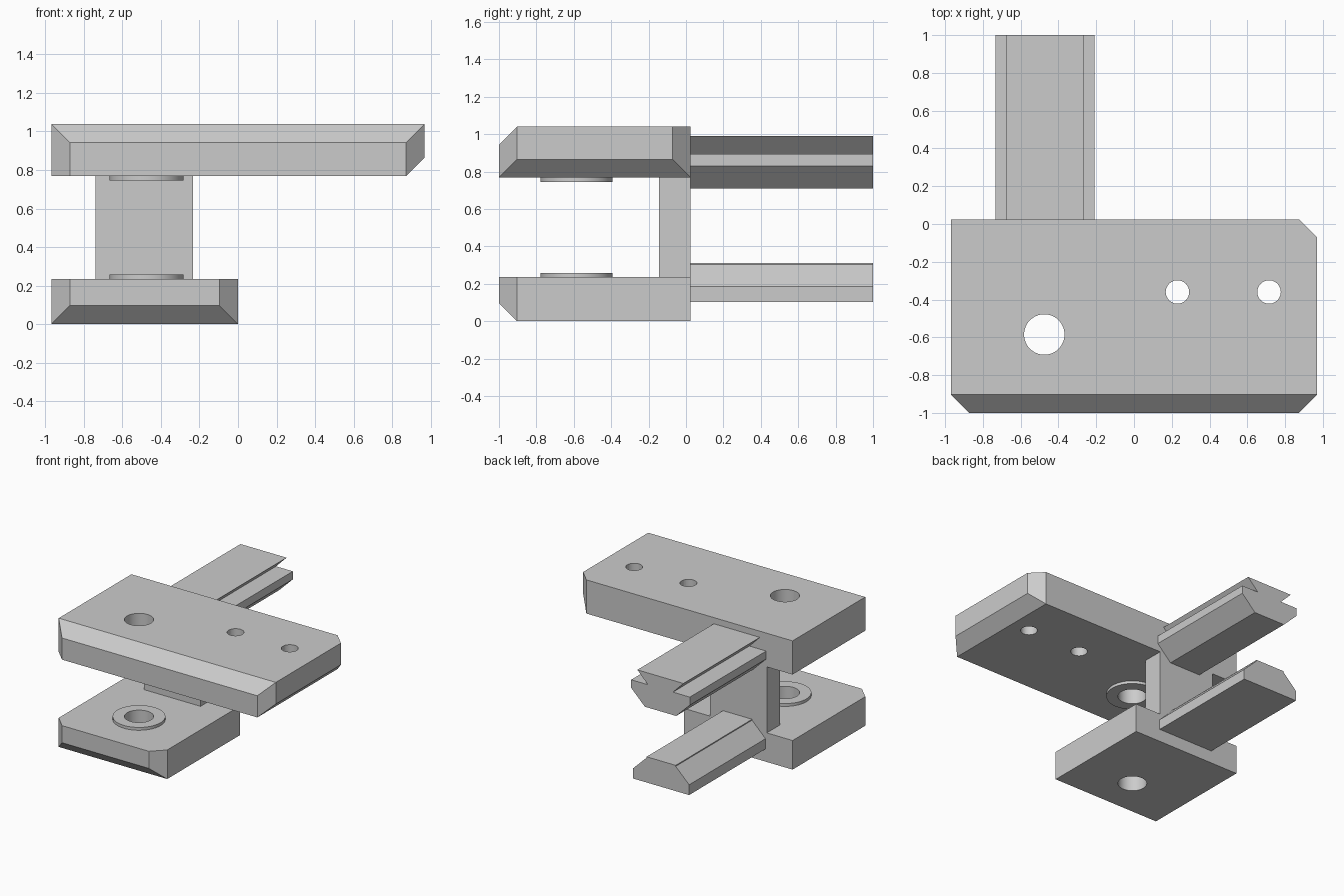
import bpy, bmesh
from mathutils import Vector

if "Cube" in bpy.data.objects:
    bpy.data.objects.remove(bpy.data.objects["Cube"], do_unlink=True)

GREY = (0.6, 0.6, 0.6, 1)
metal = bpy.data.materials.new("plain_grey")
metal.use_nodes = True
metal.diffuse_color = GREY
metal.node_tree.nodes["Principled BSDF"].inputs["Base Color"].default_value = GREY

FRONT, BACK = -1.0, 0.025
BORE = (-0.475, -0.585)
CHAMFER = 0.097


def finish(name, bm):
    """Turn a bmesh into a grey object."""
    bmesh.ops.recalc_face_normals(bm, faces=bm.faces)
    mesh = bpy.data.meshes.new(name)
    bm.to_mesh(mesh)
    bm.free()
    mesh.materials.append(metal)
    obj = bpy.data.objects.new(name, mesh)
    bpy.context.collection.objects.link(obj)
    return obj


def block(name, low, high, chamfers=()):
    """Box whose edges, given by the signs of their two sides, are cut at 45 degrees."""
    low, high = Vector(low), Vector(high)
    bm = bmesh.new()
    bmesh.ops.create_cube(bm, size=1)
    for v in bm.verts:
        v.co = (low + high) / 2 + v.co * (high - low)
    for signs in chamfers:
        normal = Vector(signs)
        corner = Vector([high[i] if signs[i] > 0 else low[i] for i in range(3)])
        point = corner - normal * CHAMFER / 2
        bmesh.ops.bisect_plane(bm, geom=bm.verts[:] + bm.edges[:] + bm.faces[:],
                               plane_co=point, plane_no=normal, clear_outer=True)
        bmesh.ops.holes_fill(bm, edges=[e for e in bm.edges if e.is_boundary])
    return finish(name, bm)


def cylinder(name, center, radius, z0, z1):
    bm = bmesh.new()
    bmesh.ops.create_cone(bm, cap_ends=True, segments=48, radius1=radius,
                          radius2=radius, depth=z1 - z0)
    bmesh.ops.translate(bm, verts=bm.verts, vec=(*center, (z0 + z1) / 2))
    return finish(name, bm)


def drill(obj, center, radius):
    """Cut a round hole straight through the part."""
    cutter = cylinder("hole_cutter", center, radius, -1, 2)
    cutter.hide_render = True
    mod = obj.modifiers.new("hole", "BOOLEAN")
    mod.operation = "DIFFERENCE"
    mod.solver = "EXACT"
    mod.object = cutter
    bpy.ops.object.select_all(action="DESELECT")
    bpy.context.view_layer.objects.active = obj
    obj.select_set(True)
    bpy.ops.object.modifier_apply(modifier=mod.name)
    bpy.data.objects.remove(cutter, do_unlink=True)
    bpy.ops.object.shade_smooth_by_angle(angle=0.5)


def rail(name, center_x, half_profile):
    """Mirror a half profile of (half width, height) and extrude it to the back."""
    points = half_profile + [(-w, z) for w, z in reversed(half_profile)]
    bm = bmesh.new()
    face = bm.faces.new([bm.verts.new((center_x + w, BACK, z)) for w, z in points])
    out = bmesh.ops.extrude_face_region(bm, geom=[face])
    moved = [v for v in out["geom"] if isinstance(v, bmesh.types.BMVert)]
    bmesh.ops.translate(bm, verts=moved, vec=(0, 1 - BACK, 0))
    # extruding keeps the first face as the near cap
    return finish(name, bm)


# Long upper plate: chamfered front corners, front top, back right and lower right
upper_plate = block("upper_plate", (-0.97, FRONT, 0.768), (0.97, BACK, 1.04),
                    [(-1, -1, 0), (1, -1, 0), (1, 1, 0), (0, -1, 1), (1, 0, -1)])
drill(upper_plate, BORE, 0.107)
for x in (0.23, 0.715):
    drill(upper_plate, (x, -0.36), 0.062)

# Short lower plate: chamfered front corners and front underside
lower_plate = block("lower_plate", (-0.97, FRONT, 0), (0, BACK, 0.235),
                    [(-1, -1, 0), (1, -1, 0), (0, -1, -1)])
drill(lower_plate, BORE, 0.107)

# Raised collars around the bore
for name, z0, z1 in (("upper_collar", 0.745, 0.768), ("lower_collar", 0.235, 0.258)):
    drill(cylinder(name, BORE, 0.193, z0, z1), BORE, 0.107)

# Web joining the two plates at the back
block("web", (-0.74, -0.145, 0.235), (-0.233, BACK, 0.768))

# Grooved upper rail and bevelled lower rail
rail("upper_rail", -0.472, [(0.14, 0.71), (0.262, 0.83), (0.262, 0.895),
                            (0.112, 0.895), (0.206, 0.99)])
rail("lower_rail", -0.478, [(0.25, 0.102), (0.25, 0.185), (0.13, 0.302), (0.13, 0.31)])
